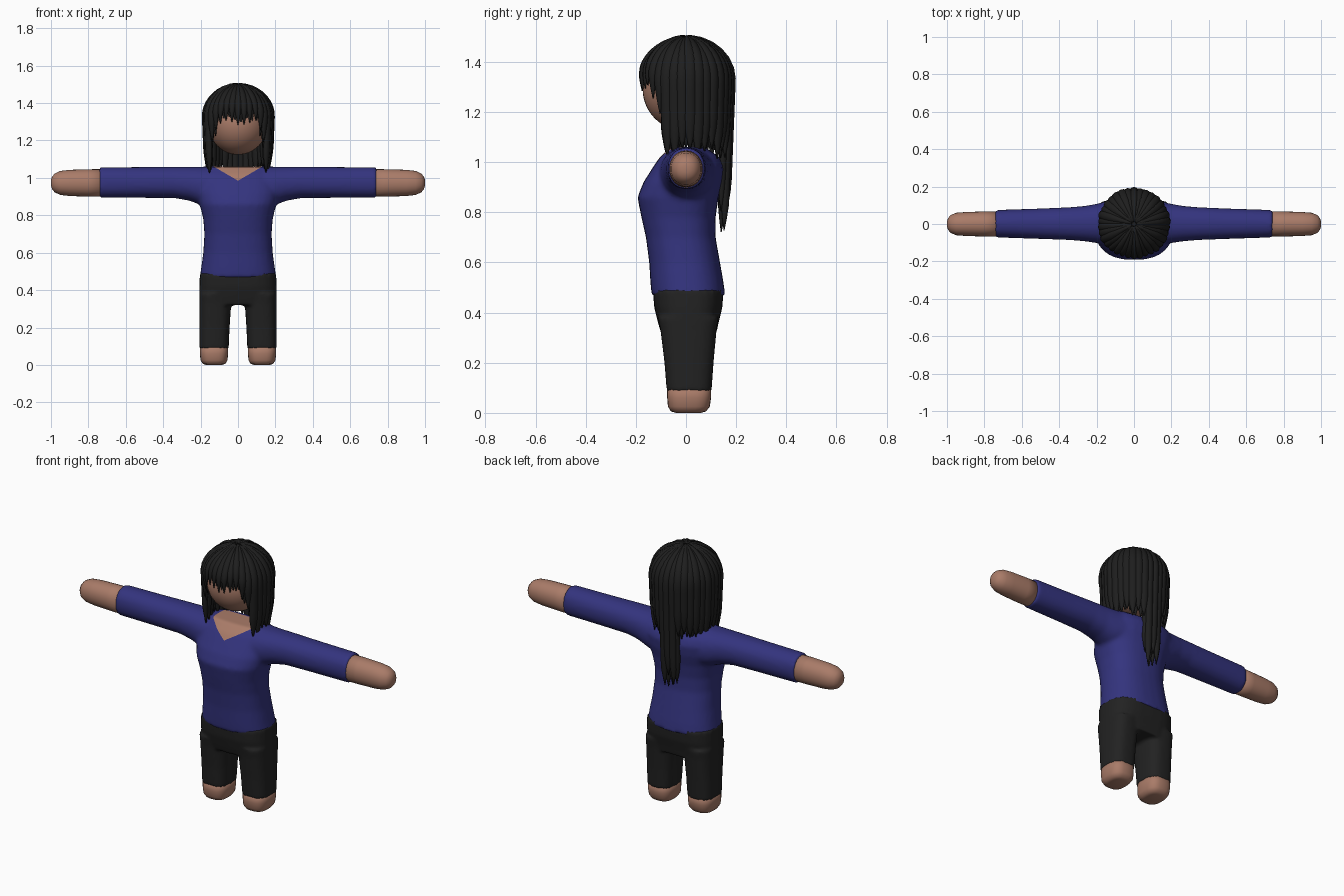
import bpy, bmesh, math, random
from mathutils import Vector

if "Cube" in bpy.data.objects:
    bpy.data.objects.remove(bpy.data.objects["Cube"])

random.seed(4)


def material(name, rgb):
    m = bpy.data.materials.new(name)
    m.diffuse_color = (*rgb, 1)
    m.use_nodes = True
    m.node_tree.nodes["Principled BSDF"].inputs["Base Color"].default_value = m.diffuse_color
    return m


SKIN = material("skin brown", (0.40, 0.20, 0.14))
NAVY = material("navy knit", (0.034, 0.034, 0.21))
PANTS = material("charcoal cloth", (0.016, 0.016, 0.016))
HAIR = material("black hair", (0.013, 0.013, 0.013))


def add_object(name, bm, mat):
    bmesh.ops.recalc_face_normals(bm, faces=bm.faces[:])
    me = bpy.data.meshes.new(name)
    bm.to_mesh(me)
    bm.free()
    me.materials.append(mat)
    me.shade_smooth()
    ob = bpy.data.objects.new(name, me)
    bpy.context.collection.objects.link(ob)
    return ob


def skin_rings(bm, rings):
    """Bridge lists of points into a closed tube."""
    vs = [[bm.verts.new(p) for p in r] for r in rings]
    n = len(vs[0])
    for a, b in zip(vs, vs[1:]):
        for i in range(n):
            bm.faces.new((a[i], a[(i + 1) % n], b[(i + 1) % n], b[i]))
    bm.faces.new(vs[0])
    bm.faces.new(vs[-1])


def loft(bm, sections, axis='z', p=2.4, n=28):
    """Sections: (position on axis, min a, max a, min b, max b)."""
    rings = []
    for t, a0, a1, b0, b1 in sections:
        ring = []
        for i in range(n):
            c, s = (f(2 * math.pi * i / n) for f in (math.cos, math.sin))
            a = (a0 + a1) / 2 + (a1 - a0) / 2 * math.copysign(abs(c) ** (2 / p), c)
            b = (b0 + b1) / 2 + (b1 - b0) / 2 * math.copysign(abs(s) ** (2 / p), s)
            ring.append((a, b, t) if axis == 'z' else (t, a, b))
        rings.append(ring)
    skin_rings(bm, rings)


def mirrored(sections):
    """Mirror z-axis sections across x = 0."""
    return [(t, -a1, -a0, b0, b1) for t, a0, a1, b0, b1 in sections]


def fuse(ob, voxel, smooth):
    """Melt overlapping lofts into one smooth skin."""
    r = ob.modifiers.new("fuse", 'REMESH')
    r.mode, r.voxel_size, r.use_smooth_shade = 'VOXEL', voxel, True
    s = ob.modifiers.new("soften", 'SMOOTH')
    s.factor, s.iterations = 0.5, smooth
    dg = bpy.context.evaluated_depsgraph_get()
    me = bpy.data.meshes.new_from_object(ob.evaluated_get(dg))
    ob.modifiers.clear()
    ob.data = me
    me.shade_smooth()


# Sweater: torso and both sleeves
bm = bmesh.new()
torso = [(0.465, 0.205, -0.137, 0.157), (0.52, 0.197, -0.142, 0.15),
         (0.60, 0.186, -0.147, 0.136), (0.70, 0.18, -0.16, 0.118),
         (0.78, 0.186, -0.178, 0.118), (0.86, 0.205, -0.194, 0.13),
         (0.92, 0.22, -0.17, 0.145), (0.98, 0.22, -0.132, 0.152),
         (1.02, 0.21, -0.105, 0.135), (1.06, 0.19, -0.06, 0.075)]
loft(bm, [(z, -w, w, f, b) for z, w, f, b in torso])
arm = [(0.10, -0.11, 0.13, 0.84, 1.06), (0.20, -0.102, 0.108, 0.855, 1.06),
       (0.26, -0.093, 0.097, 0.878, 1.06), (0.34, -0.086, 0.09, 0.892, 1.06),
       (0.50, -0.08, 0.083, 0.893, 1.058), (0.742, -0.072, 0.075, 0.893, 1.057)]
loft(bm, [(-x, *r) for x, *r in reversed(arm)] + arm, 'x', 2.2)
sweater = add_object("sweater", bm, NAVY)
fuse(sweater, 0.011, 6)

# V-neck: cut the neckline and colour the inside as skin
me = sweater.data
me.materials.clear()
me.materials.append(NAVY)
me.materials.append(SKIN)
bm = bmesh.new()
bm.from_mesh(me)
for co, no in (((0, 0, 0.985), (0.58, 0, -1)), ((0, 0, 0.985), (-0.58, 0, -1)),
               ((0, 0.06, 0), (0, 1, 0))):
    bmesh.ops.bisect_plane(bm, geom=bm.verts[:] + bm.edges[:] + bm.faces[:],
                           plane_co=co, plane_no=no)
for f in bm.faces:
    c = f.calc_center_median()
    f.material_index = int(c.z > 0.985 + 0.58 * abs(c.x) and c.y < 0.06)
bm.to_mesh(me)
bm.free()

# Trousers: hips and two legs
bm = bmesh.new()
hips = [(0.32, -0.205, 0.205, -0.10, 0.122), (0.36, -0.207, 0.207, -0.112, 0.13),
        (0.42, -0.207, 0.207, -0.127, 0.145), (0.49, -0.204, 0.204, -0.132, 0.15)]
leg = [(0.085, 0.05, 0.207, -0.077, 0.102), (0.20, 0.045, 0.207, -0.086, 0.11),
       (0.33, 0.036, 0.207, -0.102, 0.122), (0.38, 0.036, 0.207, -0.112, 0.13)]
loft(bm, hips, p=2.8)
loft(bm, leg, p=2.8)
loft(bm, mirrored(leg), p=2.8)
fuse(add_object("trousers", bm, PANTS), 0.01, 4)

# Feet
foot = [(0.0, 0.085, 0.17, -0.04, 0.06), (0.006, 0.068, 0.188, -0.06, 0.08),
        (0.025, 0.056, 0.2, -0.072, 0.095), (0.06, 0.053, 0.204, -0.075, 0.1),
        (0.11, 0.053, 0.204, -0.075, 0.1)]
for name, rows in (("left_foot", foot), ("right_foot", mirrored(foot))):
    bm = bmesh.new()
    loft(bm, rows, p=2.8)
    add_object(name, bm, SKIN)

# Hands
hand = [(0.71, 0.066, 0.074), (0.80, 0.067, 0.073), (0.90, 0.064, 0.07),
        (0.95, 0.06, 0.064), (0.98, 0.048, 0.05), (0.994, 0.032, 0.034), (1.0, 0.014, 0.015)]
for name, s in (("left_hand", 1), ("right_hand", -1)):
    bm = bmesh.new()
    loft(bm, [(s * x, -h, h, 0.973 - v, 0.973 + v) for x, h, v in hand], 'x', 2.1)
    add_object(name, bm, SKIN)


def ellipsoid(size, centre):
    bm = bmesh.new()
    bmesh.ops.create_uvsphere(bm, u_segments=40, v_segments=28, radius=1)
    for v in bm.verts:
        v.co = Vector([c + s * q for c, s, q in zip(centre, size, v.co)])
    return bm


# Head and the hair cap over it
add_object("head", ellipsoid((0.16, 0.17, 0.168), (0, -0.003, 1.292)), SKIN)
bm = ellipsoid((0.172, 0.174, 0.175), (0, 0.003, 1.305))
drop = [f for f in bm.faces
        if (c := f.calc_center_median()).z < 1.19 or (c.y < -0.04 and c.z < 1.37)]
bmesh.ops.delete(bm, geom=drop, context='FACES')
add_object("hair_cap", bm, HAIR)


def tip_height(deg):
    """Height of a strand's tip by its angle from the front."""
    if deg < 38:
        return 1.295 + random.uniform(-0.015, 0.02)
    if deg < 62:
        return 1.28 - (deg - 38) / 24 * 0.14
    if deg < 163:
        return 1.04 + random.uniform(-0.03, 0.02)
    return 0.72 + random.uniform(0, 0.09)


def strand(bm, ang, radius, tip, width, thick=0.017, steps=18, n=8):
    """Flat tapered lock that runs over the crown and then hangs."""
    arc = 0.27
    length = arc + 1.33 - tip
    out = Vector((math.sin(ang), -math.cos(ang), 0))
    side = Vector((math.cos(ang), math.sin(ang), 0))
    path = []
    for i in range(steps + 1):
        s = length * i / steps
        if s < arc:
            a = math.radians(4 + 86 * s / arc)
            r, z = radius * math.sin(a), 1.33 + (radius - 0.02) * math.cos(a)
        else:
            r, z = radius - 0.04 * (s - arc), 1.33 - (s - arc)
        path.append(out * r + Vector((0, 0, z)))
    rings = []
    for i, p in enumerate(path):
        d = (path[min(i + 1, steps)] - path[max(i - 1, 0)]).normalized()
        up = d.cross(side)
        s = length * i / steps
        k = max(0.1, min(1, (length - s) / 0.11) ** 0.7)
        w = width * k * min(1, 0.35 + s / 0.2)
        rings.append([p + side * w * math.cos(q) + up * thick * k * math.sin(q)
                      for q in (2 * math.pi * j / n for j in range(n))])
    skin_rings(bm, rings)


# Hair strands: an outer and an inner layer
COUNT = 34
for name, base, shift in (("outer_hair", 0.18, 0), ("inner_hair", 0.168, 0.5)):
    bm = bmesh.new()
    for i in range(COUNT):
        ang = 2 * math.pi * (i + shift) / COUNT
        deg = math.degrees(min(ang, 2 * math.pi - ang))
        strand(bm, ang, base + random.uniform(-0.005, 0.002), tip_height(deg),
               0.021 if deg < 62 or deg > 163 else 0.025)
    add_object(name, bm, HAIR)
